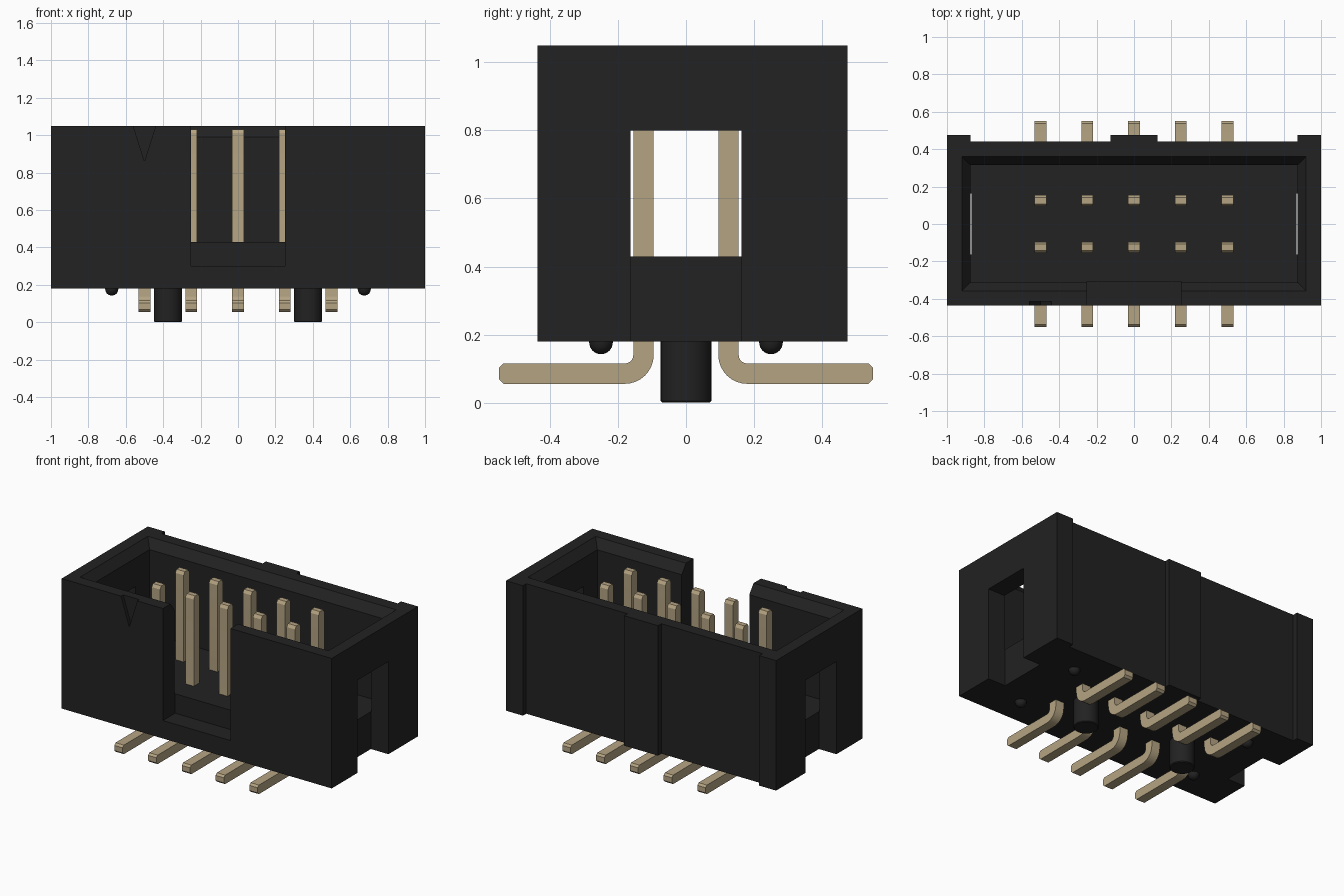
import bpy, bmesh, math
from mathutils import Vector

if "Cube" in bpy.data.objects:
    bpy.data.objects.remove(bpy.data.objects["Cube"])


def material(name, rgb):
    m = bpy.data.materials.new(name)
    m.diffuse_color = (*rgb, 1)
    m.use_nodes = True
    m.node_tree.nodes["Principled BSDF"].inputs["Base Color"].default_value = m.diffuse_color
    return m


BLACK = material("black plastic", (0.016, 0.016, 0.016))
TAN = material("tan metal", (0.46, 0.37, 0.225))


def loft(name, rings, mat):
    """Closed solid through rings with equal point counts."""
    bm = bmesh.new()
    vs = [[bm.verts.new(p) for p in r] for r in rings]
    n = len(vs[0])
    for a, b in zip(vs, vs[1:]):
        for i in range(n):
            j = (i + 1) % n
            bm.faces.new((a[i], a[j], b[j], b[i]))
    bm.faces.new(vs[0][::-1])
    bm.faces.new(vs[-1])
    bmesh.ops.recalc_face_normals(bm, faces=bm.faces)
    me = bpy.data.meshes.new(name)
    bm.to_mesh(me)
    bm.free()
    me.materials.append(mat)
    ob = bpy.data.objects.new(name, me)
    bpy.context.collection.objects.link(ob)
    return ob


def rect(x0, x1, y0, y1, z):
    return [(x0, y0, z), (x1, y0, z), (x1, y1, z), (x0, y1, z)]


def box(name, x0, x1, y0, y1, z0, z1):
    return loft(name, [rect(x0, x1, y0, y1, z0), rect(x0, x1, y0, y1, z1)], BLACK)


def smooth(ob):
    bpy.ops.object.select_all(action='DESELECT')
    bpy.context.view_layer.objects.active = ob
    ob.select_set(True)
    bpy.ops.object.shade_smooth_by_angle(angle=math.radians(30))


def cut(ob, cutter):
    mod = ob.modifiers.new("cut", 'BOOLEAN')
    mod.operation, mod.solver, mod.object = 'DIFFERENCE', 'EXACT', cutter
    bpy.context.view_layer.objects.active = ob
    bpy.ops.object.modifier_apply(modifier=mod.name)
    bpy.data.objects.remove(cutter)


# Shroud: plan outline with three ribs along the back
F, B, R = -0.437, 0.44, 0.475
half = [(1, F), (1, R), (0.875, R), (0.875, B), (0.125, B), (0.125, R)]
outline = half + [(-x, y) for x, y in reversed(half)]
shroud = loft("shroud", [[(x, y, z) for x, y in outline] for z in (0.18, 1.05)], BLACK)

# Cavity with chamfered rim
cut(shroud, loft("cavity_cutter", [
    rect(-0.875, 0.875, -0.312, 0.315, 0.43),
    rect(-0.875, 0.875, -0.312, 0.315, 0.99),
    rect(-0.92, 0.92, -0.357, 0.36, 1.05),
    rect(-0.92, 0.92, -0.357, 0.36, 1.2)], BLACK))
# Key slot in the front wall
cut(shroud, box("key_cutter", -0.25, 0.25, -0.6, -0.308, 0.30, 1.2))
# Window slots in both end walls
for s in (-1, 1):
    x0, x1 = sorted((s * 0.87, s * 1.2))
    cut(shroud, box("window_cutter", x0, x1, -0.163, 0.163, 0.1, 0.80))
# First-pin triangle mark
tri = [(-0.5, 0.86), (-0.44, 1.05), (-0.44, 1.1), (-0.56, 1.1), (-0.56, 1.05)]
cut(shroud, loft("mark_cutter", [[(x, y, z) for x, z in tri] for y in (-0.5, F + 0.023)], BLACK))


# Locating pegs and small stand-off bumps, turned around z
def turned(name, cx, cy, profile, n=32):
    rings = [[(cx + r * math.cos(2 * math.pi * i / n), cy + r * math.sin(2 * math.pi * i / n), z)
              for i in range(n)] for r, z in profile]
    smooth(loft(name, rings, BLACK))


for s in (-1, 1):
    turned("locating_peg", s * 0.375, 0, [(0.07, 0), (0.075, 0.005), (0.075, 0.19)])
    for y in (-0.25, 0.25):
        dome = [(0.035 * math.sin(a), 0.177 - 0.035 * math.cos(a))
                for a in (math.radians(d) for d in (12, 30, 48, 66, 90))]
        turned("standoff_bump", s * 0.675, y, dome + [(0.035, 0.19)], 24)

# Pin side profile (y, z): upright post, round bend, flat foot
C = 0.013
inner, outer = 0.025, 0.085


def arc(r, degs):
    return [(0.18 + r * math.cos(math.radians(d)), 0.14 + r * math.sin(math.radians(d))) for d in degs]


steps = [180 + 11.25 * i for i in range(9)]
profile = ([(0.095 + C, 1.03), (0.095, 1.03 - 1.5 * C)] + arc(outer, steps)
           + [(0.55 - C, 0.055), (0.55, 0.055 + C), (0.55, 0.115 - C), (0.55 - C, 0.115)]
           + arc(inner, steps[::-1]) + [(0.155, 1.03 - 1.5 * C), (0.155 - C, 1.03)])

for i in range(5):
    x = (i - 2) * 0.25
    for s, row in ((-1, "front"), (1, "back")):
        pin = loft(f"{row}_pin", [[(px, s * y, z) for y, z in profile]
                                  for px in (x - 0.031, x + 0.031)], TAN)
        smooth(pin)
